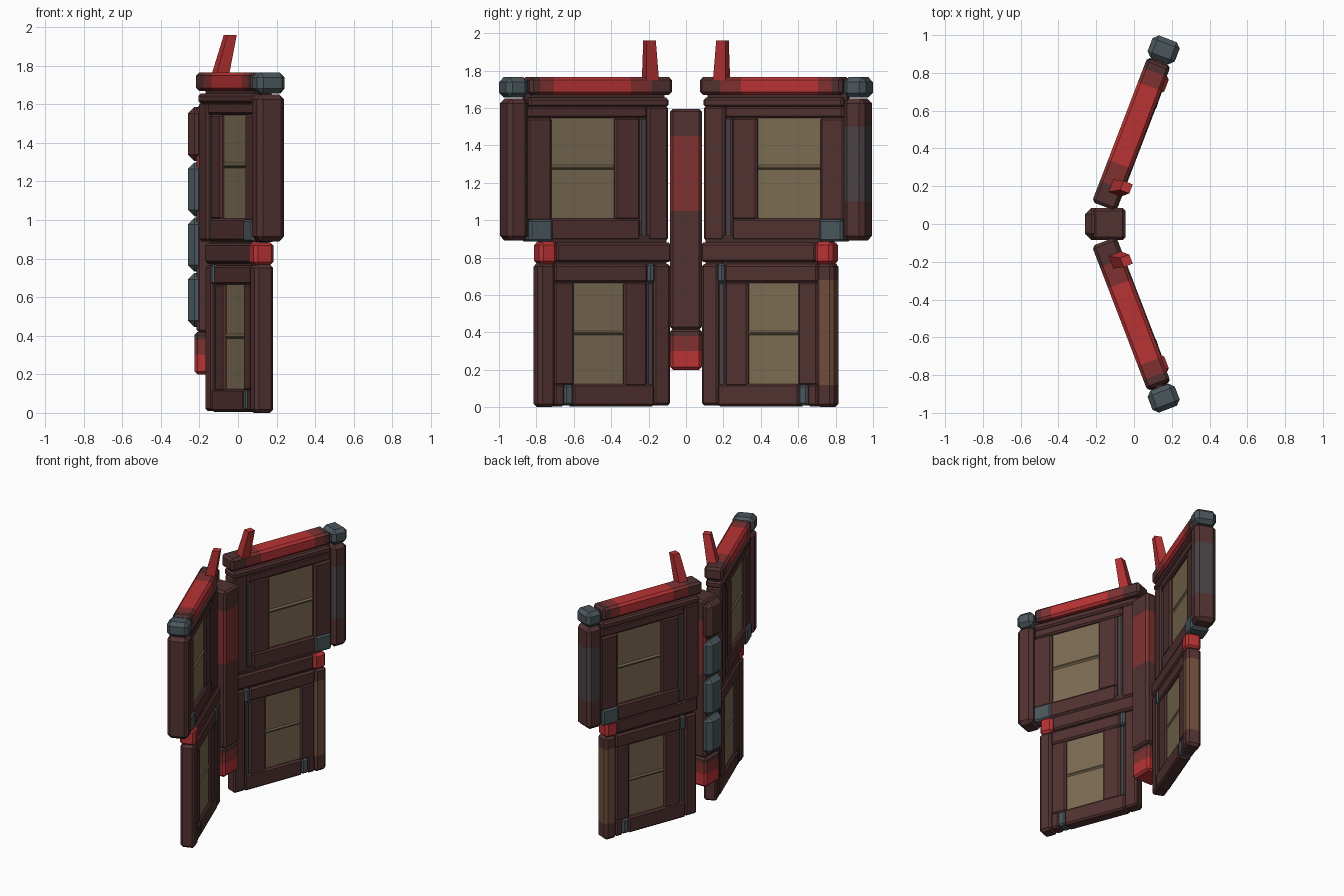
import bpy, bmesh, math
from mathutils import Matrix, Vector

if "Cube" in bpy.data.objects:
    bpy.data.objects.remove(bpy.data.objects["Cube"])

COLORS = {
    "brown": (0.085, 0.031, 0.031), "dark": (0.062, 0.026, 0.027),
    "maroon": (0.22, 0.031, 0.031), "red": (0.48, 0.033, 0.035),
    "grey": (0.07, 0.095, 0.108), "slate": (0.07, 0.055, 0.06),
    "rust": (0.16, 0.075, 0.045), "pane": (0.2, 0.15, 0.085),
}
MATS = {}
for key, rgb in COLORS.items():
    MATS[key] = bpy.data.materials.new(key)
    MATS[key].diffuse_color = (*rgb, 1)

TILT = math.radians(21)


def block(name, lo, hi, color, matrix=Matrix(), bevel=0.012, bands=None, axis=0, flip=False):
    """Chamfered box; bands = [(cut position, colour beyond it), ...] along axis."""
    lo, hi = Vector(lo), Vector(hi)
    bm = bmesh.new()
    bmesh.ops.create_cube(bm, size=1)
    for v in bm.verts:
        v.co = Vector(c * (h - l) + (h + l) / 2 for c, l, h in zip(v.co, lo, hi))
    if bevel:
        width = min(bevel, min(hi - lo) * 0.4)
        bmesh.ops.bevel(bm, geom=bm.edges[:], offset=width, segments=1,
                        profile=0.5, affect='EDGES')
    used = [color]
    normal = Vector((0, 0, 0))
    normal[axis] = 1
    for cut, col in bands or []:
        bmesh.ops.bisect_plane(bm, geom=bm.verts[:] + bm.edges[:] + bm.faces[:],
                               plane_co=normal * cut, plane_no=normal)
        used.append(col)
        for f in bm.faces:
            if f.calc_center_median()[axis] > cut:
                f.material_index = len(used) - 1
    finish(bm, name, used, matrix, flip)


def finish(bm, name, colors, matrix=Matrix(), flip=False):
    bm.transform(matrix)
    if flip:
        bm.transform(Matrix.Scale(-1, 4, (0, 1, 0)))
    bmesh.ops.recalc_face_normals(bm, faces=bm.faces[:])
    mesh = bpy.data.meshes.new(name)
    bm.to_mesh(mesh)
    bm.free()
    for c in colors:
        mesh.materials.append(MATS[c])
    bpy.context.collection.objects.link(bpy.data.objects.new(name, mesh))


def wing_matrix(x):
    """Local x runs out along the wing, local y is its thickness."""
    s, c = math.sin(TILT), math.cos(TILT)
    return Matrix(((s, c, 0, x), (c, -s, 0, 0), (0, 0, 1, 0), (0, 0, 0, 1)))


UPPER, LOWER = wing_matrix(-0.197), wing_matrix(-0.168)

for side, flip in (("left", True), ("right", False)):
    def part(name, m, u, z, t, color, **kw):
        block(f"{name}_{side}", (u[0], -t, z[0]), (u[1], t, z[1]), color, m, flip=flip, **kw)

    # upper wing: core, frame, window
    part("upper_core", UPPER, (0.13, 0.93), (0.91, 1.69), 0.02, "dark", bevel=0)
    part("upper_cap_rail", UPPER, (0.12, 0.92), (1.605, 1.655), 0.06, "brown")
    part("upper_top_rail", UPPER, (0.24, 0.92), (1.545, 1.61), 0.052, "brown")
    part("upper_inner_stile", UPPER, (0.12, 0.24), (0.89, 1.61), 0.055, "brown")
    part("upper_thin_strip", UPPER, (0.235, 0.285), (0.89, 1.55), 0.046, "slate")
    part("upper_panel_strip", UPPER, (0.28, 0.425), (1.0, 1.55), 0.05, "brown")
    part("upper_bottom_rail", UPPER, (0.28, 0.80), (0.89, 1.01), 0.055, "brown")
    part("upper_outer_stile", UPPER, (0.785, 0.93), (0.99, 1.55), 0.055, "brown", bevel=0.015)
    part("upper_corner_block", UPPER, (0.785, 0.92), (0.885, 1.005), 0.065, "grey")
    for i, z in enumerate(((1.0, 1.28), (1.28, 1.55))):
        part(f"upper_pane_{i}", UPPER, (0.42, 0.79), z, 0.03, "pane", bevel=0)
    part("upper_glazing_bar", UPPER, (0.42, 0.79), (1.27, 1.295), 0.04, "pane")

    # upper edge column, top bar and end block
    part("upper_edge_column", UPPER, (0.925, 1.045), (0.89, 1.65), 0.075, "brown", bevel=0.025,
         bands=None if flip else [(1.1, "slate"), (1.5, "brown")], axis=2)
    part("top_bar", UPPER, (0.10, 0.915), (1.67, 1.765), 0.066, "brown", bevel=0.016,
         bands=[(0.22, "maroon"), (0.34, "red"), (0.78, "maroon"), (0.86, "brown")])
    part("top_end_block", UPPER, (0.925, 1.05), (1.655, 1.765), 0.077, "grey", bevel=0.026)

    # joint between the wing halves
    part("joint_bar", LOWER, (0.10, 0.76), (0.775, 0.88), 0.045, "brown")
    part("joint_core", LOWER, (0.12, 0.84), (0.74, 0.92), 0.025, "dark", bevel=0)
    part("joint_block", LOWER, (0.755, 0.855), (0.765, 0.885), 0.055, "red", bevel=0.018)

    # lower wing: core, frame, window
    part("lower_core", LOWER, (0.12, 0.80), (0.03, 0.75), 0.018, "dark", bevel=0)
    part("lower_inner_stile", LOWER, (0.105, 0.20), (0.01, 0.765), 0.045, "brown")
    part("lower_thin_strip", LOWER, (0.195, 0.24), (0.11, 0.67), 0.038, "slate")
    part("lower_small_block", LOWER, (0.195, 0.235), (0.665, 0.77), 0.051, "grey")
    part("lower_top_rail", LOWER, (0.235, 0.77), (0.665, 0.765), 0.045, "brown")
    part("lower_panel_strip", LOWER, (0.235, 0.37), (0.11, 0.67), 0.041, "brown")
    part("lower_bottom_rail", LOWER, (0.195, 0.665), (0.005, 0.125), 0.045, "brown")
    part("lower_foot_block", LOWER, (0.66, 0.715), (0.01, 0.12), 0.047, "grey")
    part("lower_outer_rail", LOWER, (0.71, 0.77), (0.005, 0.125), 0.045, "brown")
    part("lower_outer_stile", LOWER, (0.655, 0.77), (0.115, 0.67), 0.043, "brown")
    for i, z in enumerate(((0.12, 0.40), (0.40, 0.67))):
        part(f"lower_pane_{i}", LOWER, (0.36, 0.66), z, 0.026, "pane", bevel=0)
    part("lower_glazing_bar", LOWER, (0.36, 0.66), (0.385, 0.41), 0.034, "pane")
    part("lower_edge_column", LOWER, (0.765, 0.86), (0.0, 0.77), 0.052, "brown", bevel=0.018,
         bands=None if flip else [(0.12, "rust"), (0.68, "brown")], axis=2)

    # tapered feeler leaning forward along x
    bm = bmesh.new()
    bmesh.ops.create_cube(bm, size=1)
    bm.transform(wing_matrix(0).to_3x3().to_4x4())
    for v in bm.verts:
        top = v.co.z > 0
        w = 0.052 if top else 0.072
        v.co = Vector(((-0.04 if top else -0.095) + v.co.x * w,
                       (0.195 if top else 0.19) + v.co.y * w, 1.96 if top else 1.74))
    finish(bm, f"feeler_{side}", ["red"], flip=flip)

# central spine, foot and tapered back plates
block("spine", (-0.215, -0.085, 0.415), (-0.045, 0.085, 1.595), "brown", bevel=0.015,
      bands=[(1.05, "maroon"), (1.45, "brown")], axis=2)
block("spine_foot", (-0.225, -0.085, 0.2), (-0.055, 0.085, 0.42), "red", bevel=0.015,
      bands=[(0.3, "maroon"), (0.38, "brown")], axis=2)
for i, color in enumerate(("grey", "grey", "grey", "brown")):
    z = 0.445 + i * 0.287
    block(f"back_plate_{i}", (-0.26, -0.085, z), (-0.17, 0.085, z + 0.28), color, bevel=0.034)

for m in bpy.data.materials:
    if m.users and not m.is_grease_pencil:
        m.use_nodes = True
        m.node_tree.nodes["Principled BSDF"].inputs["Base Color"].default_value = m.diffuse_color
